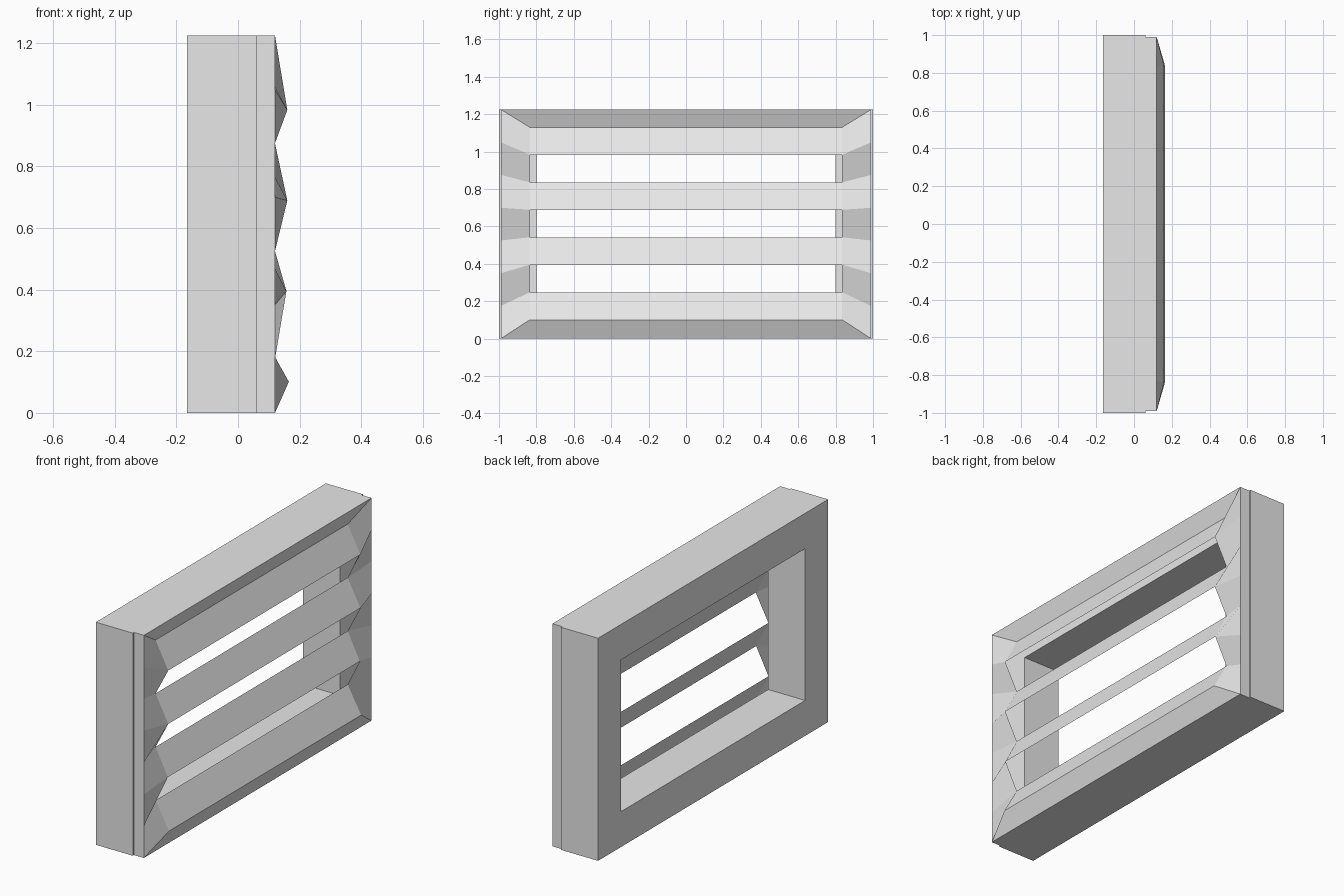
import bpy, bmesh

if "Cube" in bpy.data.objects:
    bpy.data.objects.remove(bpy.data.objects["Cube"])

H = 1.225          # overall height
HALF_Y = 0.99      # half width of the louvre cover

grey = bpy.data.materials.new("light_grey")
grey.diffuse_color = (0.8, 0.8, 0.8, 1)
grey.use_nodes = True
grey.node_tree.nodes["Principled BSDF"].inputs["Base Color"].default_value = grey.diffuse_color


def finish(bm, name):
    mesh = bpy.data.meshes.new(name)
    bm.normal_update()
    bm.to_mesh(mesh)
    bm.free()
    mesh.materials.append(grey)
    obj = bpy.data.objects.new(name, mesh)
    bpy.context.collection.objects.link(obj)
    return obj


def loop(bm, x, half_y, z0, z1):
    """Rectangle of vertices, counter-clockwise seen from +x."""
    return [bm.verts.new((x, y, z)) for y, z in
            ((-half_y, z0), (half_y, z0), (half_y, z1), (-half_y, z1))]


def bridge(bm, a, b):
    """Quads between two rectangular loops."""
    for i in range(4):
        j = (i + 1) % 4
        bm.faces.new((a[i], a[j], b[j], b[i]))


# Deep wall frame with a rectangular opening
bm = bmesh.new()
rings = [loop(bm, -0.165, 1.0, 0, H), loop(bm, 0.06, 1.0, 0, H),
         loop(bm, 0.06, 0.80, 0.195, 1.03), loop(bm, -0.165, 0.80, 0.195, 1.03)]
for k in range(4):
    bridge(bm, rings[k], rings[(k + 1) % 4])
finish(bm, "wall_frame")

# Rim of the louvre cover
bm = bmesh.new()
bridge(bm, loop(bm, 0.06, HALF_Y, 0, H), loop(bm, 0.12, HALF_Y, 0, H))
finish(bm, "cover_rim")

# Folded louvre cover: rows zigzag in depth, every other row is open
inner_x = [0.083, 0.16, 0.083, 0.16, 0.083, 0.157, 0.083, 0.165]
bm = bmesh.new()
rows = []
for i, x in enumerate(inner_x):
    zo = H * (1 - i / 7)
    zi = 1.13 - 0.147 * i
    rows.append([bm.verts.new(p) for p in ((0.12, -HALF_Y, zo), (x, -0.835, zi),
                                           (x, 0.835, zi), (0.12, HALF_Y, zo))])
for i in range(7):
    up, low = rows[i], rows[i + 1]
    for c in range(3):
        if c == 1 and i % 2:      # gap between slats
            continue
        bm.faces.new((low[c], low[c + 1], up[c + 1], up[c]))

# Sloped bands above the first slat and below the last
t, b = rows[0], rows[-1]
bm.faces.new((t[0], t[1], t[2], t[3]))
bm.faces.new((b[0], b[3], b[2], b[1]))
finish(bm, "louvre_slats")
